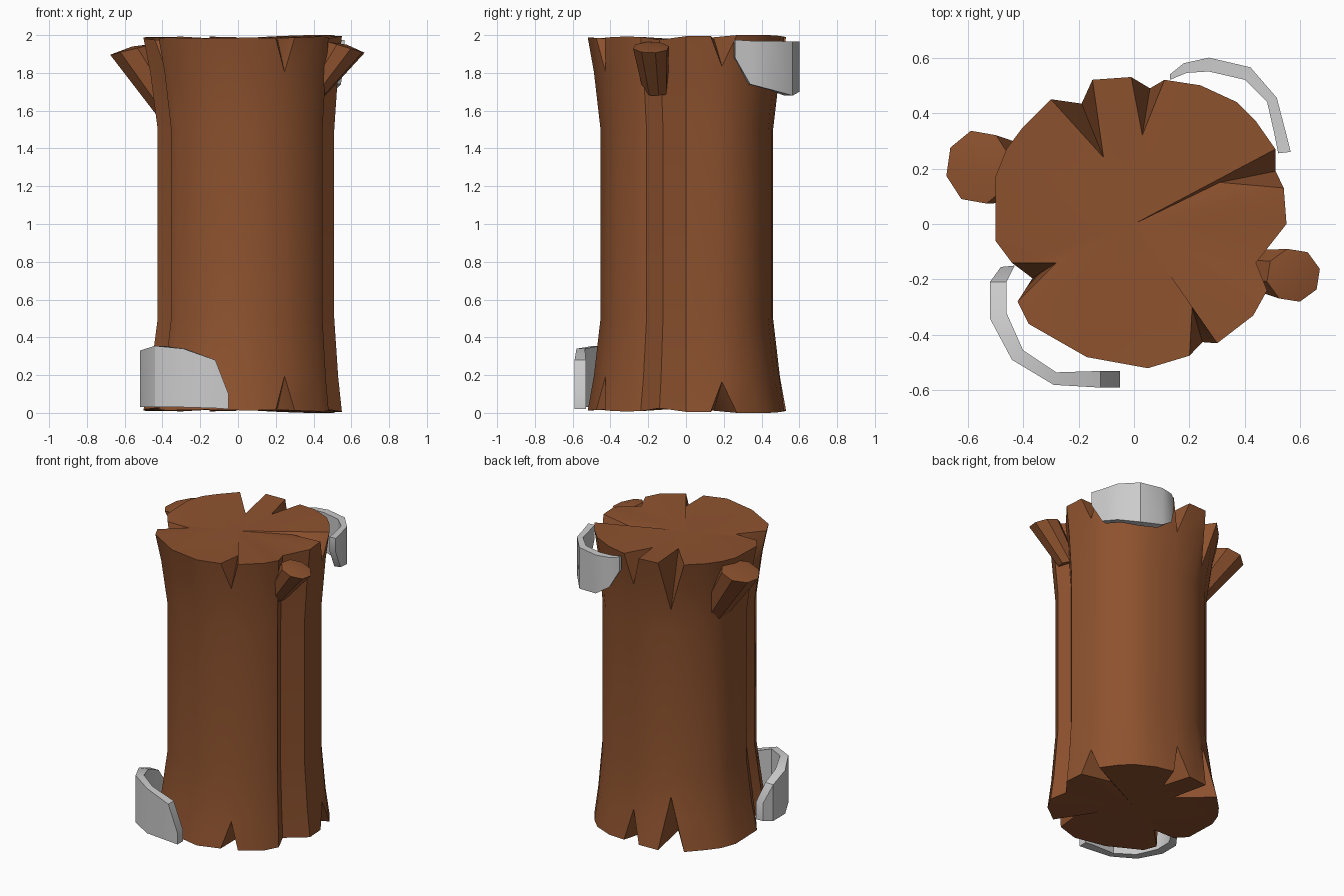
import bpy, bmesh, math
from mathutils import Vector

if "Cube" in bpy.data.objects:
    bpy.data.objects.remove(bpy.data.objects["Cube"])

bark = bpy.data.materials.new("bark")
bark.diffuse_color = (0.27, 0.085, 0.028, 1)
bark.use_nodes = True
bark.node_tree.nodes["Principled BSDF"].inputs["Base Color"].default_value = bark.diffuse_color


def finish(name, bm, mat=None, angle=35):
    bmesh.ops.recalc_face_normals(bm, faces=bm.faces)
    me = bpy.data.meshes.new(name)
    bm.to_mesh(me)
    bm.free()
    for p in me.polygons:
        p.use_smooth = True
    me.set_sharp_from_angle(angle=math.radians(angle))
    if mat:
        me.materials.append(mat)
    ob = bpy.data.objects.new(name, me)
    bpy.context.collection.objects.link(ob)


# Trunk rim, counter-clockwise: x, y, and the split depth where a crack cuts in (0 = plain rim)
RIM = [(.55, 0, 0), (.54, .13, 0), (.31, .15, .14), (.51, .27, 0), (.44, .37, 0), (.37, .44, 0),
       (.24, .50, 0), (.11, .52, 0), (.03, .32, .2), (-.01, .53, 0), (-.15, .52, 0),
       (-.11, .24, .33), (-.30, .45, 0), (-.40, .35, 0), (-.46, .27, 0), (-.50, .17, 0),
       (-.50, -.06, 0), (-.44, -.14, 0), (-.28, -.14, .2), (-.42, -.28, 0), (-.38, -.36, 0),
       (-.17, -.48, 0), (.05, -.52, 0), (.20, -.475, 0), (.21, -.30, .17), (.30, -.43, 0),
       (.43, -.33, 0), (.48, -.24, 0), (.44, -.14, 0)]
N = len(RIM)


def column(i):
    x, y, depth = RIM[i]
    r = math.hypot(x, y)
    top = 1.975 + .025 * min(1, max(0, (r - .48) / .09))
    bx, by = x, y
    if depth:                      # below a crack the bark closes up again
        a, b = RIM[i - 1], RIM[(i + 1) % N]
        bx, by = (a[0] + b[0]) / 2, (a[1] + b[1]) / 2
        if i == 18:                # long crease on the left side
            bx *= .93
    d = depth or .18
    t = (1 - min(1, d / .46)) ** 1.3

    def at(t):
        return (bx * (.89 + .11 * t) + .02 * (1 - t), by * (.87 + .13 * t))
    up = [(*at(0), 1.5), (*at(t), top - d), (x, y, top)]
    low = [(p[0], p[1], 2 - p[2]) for p in reversed(up)]
    return low + up


# Trunk: loft of the columns, mirrored top to bottom
bm = bmesh.new()
cols = [[bm.verts.new(p) for p in column(i)] for i in range(N)]
for i in range(N):
    j = (i + 1) % N
    A, B = cols[i], cols[j]
    for k in range(5):
        a, b, c, d = A[k], B[k], B[k + 1], A[k + 1]
        crack_a, crack_b = RIM[i][2] > 0, RIM[j][2] > 0
        if k in (0, 4) and (crack_a or crack_b):
            if (k == 4) == crack_a:
                tris = ((a, b, c), (a, c, d))
            else:
                tris = ((a, b, d), (b, c, d))
            for t in tris:
                bm.faces.new(t)
        else:
            bm.faces.new((a, b, c, d))
for k, z in ((0, .025), (5, 1.975)):
    hub = bm.verts.new((0, 0, z))
    for i in range(N):
        bm.faces.new((hub, cols[i][k], cols[(i + 1) % N][k]))
finish("trunk", bm, bark)


# Branch stubs: flaring stumps with a slightly domed cut end
def stub(name, base, base_r, tip, tip_rx, tip_ry, slope, out, sides=8):
    bm = bmesh.new()
    rings = []
    for c, rx, ry, s in ((base, base_r, base_r, slope * .5), (tip, tip_rx, tip_ry, slope)):
        ring = []
        for i in range(sides):
            a = 2 * math.pi * (i + .3) / sides
            dx, dy = rx * math.cos(a), ry * math.sin(a)
            ring.append(bm.verts.new((c[0] + dx, c[1] + dy, c[2] - s * dx * out)))
        rings.append(ring)
    top = bm.verts.new(Vector(tip) + Vector((0, 0, .015)))
    for i in range(sides):
        j = (i + 1) % sides
        bm.faces.new((rings[0][i], rings[0][j], rings[1][j], rings[1][i]))
        bm.faces.new((rings[1][i], rings[1][j], top))
    bm.faces.new(rings[0])
    finish(name, bm, bark)


stub("left_stub", (-.33, .17, 1.57), .09, (-.56, .205, 1.925), .12, .135, .25, -1)
stub("right_stub", (.40, -.16, 1.69), .065, (.575, -.185, 1.935), .098, .098, .3, 1)


# Metal band pieces: outer path, inner path, bottom and top heights at each point
def band(name, outer, inner, lo, hi):
    bm = bmesh.new()
    secs = [[bm.verts.new((*o, l)), bm.verts.new((*o, h)), bm.verts.new((*n, h)), bm.verts.new((*n, l))]
            for o, n, l, h in zip(outer, inner, lo, hi)]
    for s, t in zip(secs, secs[1:]):
        for k in range(4):
            m = (k + 1) % 4
            bm.faces.new((s[k], s[m], t[m], t[k]))
    bm.faces.new(secs[0])
    bm.faces.new(secs[-1])
    finish(name, bm, angle=30)


band("lower_band",
     [(-.48, -.155), (-.52, -.21), (-.52, -.34), (-.44, -.49), (-.29, -.58), (-.12, -.59), (-.05, -.59)],
     [(-.43, -.15), (-.46, -.21), (-.46, -.32), (-.40, -.455), (-.28, -.535), (-.12, -.53), (-.05, -.53)],
     [.04, .03, .03, .03, .03, .025, .02],
     [.16, .28, .33, .355, .34, .28, .10])
band("upper_band",
     [(.13, .54), (.18, .58), (.27, .60), (.42, .565), (.515, .455), (.545, .34), (.565, .26)],
     [(.13, .52), (.19, .545), (.27, .55), (.40, .52), (.48, .44), (.505, .33), (.52, .255)],
     [1.87, 1.76, 1.70, 1.68, 1.71, 1.74, 1.88],
     [1.965, 1.965, 1.965, 1.965, 1.97, 1.97, 1.975])
